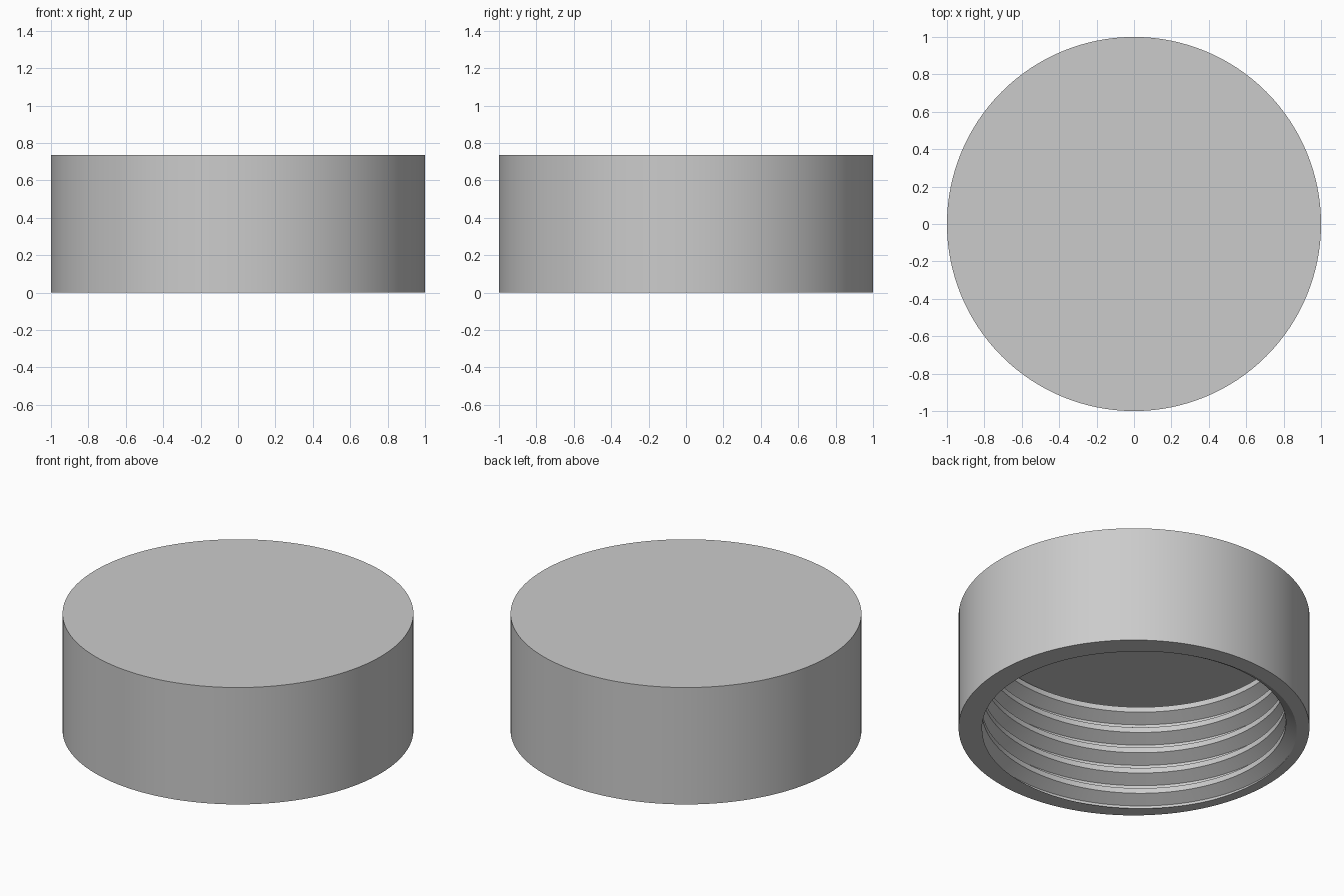
import bpy
import bmesh
from math import cos, sin, tau, radians

cube = bpy.data.objects.get("Cube")
if cube:
    bpy.data.objects.remove(cube, do_unlink=True)

SIDES = 128
HEIGHT = 0.735
CEILING = 0.668          # underside of the lid
PITCH = 0.1335
CREST, ROOT = 0.866, 0.938
# One thread turn: radius and height offset in pitches
PROFILE = [(CREST, -1 / 8), (CREST, 1 / 8), (ROOT, 7 / 16), (ROOT, 9 / 16)]

bm = bmesh.new()

# Internal screw thread: sweep the profile along a helix
rows = []
for step in range(-2 * SIDES, 7 * SIDES):
    a = tau * step / SIDES
    rows.append([bm.verts.new((r * cos(a), r * sin(a), PITCH * (step / SIDES + dz)))
                 for r, dz in PROFILE])
for i in range(len(rows) - SIDES - 1):
    # Close each turn onto the start of the next one
    low = rows[i] + [rows[i + SIDES][0]]
    high = rows[i + 1] + [rows[i + 1 + SIDES][0]]
    for j in range(len(PROFILE)):
        bm.faces.new((low[j], high[j], high[j + 1], low[j + 1]))

# Trim the thread flat at the opening and at the ceiling
for z, direction in ((0, -1), (CEILING, 1)):
    bmesh.ops.bisect_plane(bm, geom=bm.verts[:] + bm.edges[:] + bm.faces[:], dist=1e-5,
                           plane_co=(0, 0, z), plane_no=(0, 0, direction), clear_outer=True)
bmesh.ops.delete(bm, geom=[v for v in bm.verts if not v.link_faces], context='VERTS')
bmesh.ops.remove_doubles(bm, verts=bm.verts[:], dist=1e-5)

# Outer wall and top
bottom, top = [[bm.verts.new((cos(tau * i / SIDES), sin(tau * i / SIDES), z))
                for i in range(SIDES)] for z in (0, HEIGHT)]
for i in range(SIDES):
    n = (i + 1) % SIDES
    bm.faces.new((bottom[i], bottom[n], top[n], top[i]))
bm.faces.new(top)

# Ceiling disc and bottom rim
for z in (CEILING, 0):
    loop = [e for e in bm.edges if e.is_boundary
            and all(abs(v.co.z - z) < 1e-4 for v in e.verts)]
    bmesh.ops.triangle_fill(bm, edges=loop, use_beauty=True, normal=(0, 0, -1))
bmesh.ops.recalc_face_normals(bm, faces=bm.faces[:])

mesh = bpy.data.meshes.new("screw_cap")
bm.to_mesh(mesh)
bm.free()
cap = bpy.data.objects.new("screw_cap", mesh)
bpy.context.collection.objects.link(cap)

# Plain grey plastic
grey = bpy.data.materials.new("light_grey")
grey.use_nodes = True
color = (0.6, 0.6, 0.6, 1)
grey.diffuse_color = color
grey.node_tree.nodes["Principled BSDF"].inputs["Base Color"].default_value = color
mesh.materials.append(grey)

bpy.ops.object.select_all(action='DESELECT')
cap.select_set(True)
bpy.context.view_layer.objects.active = cap
bpy.ops.object.shade_smooth_by_angle(angle=radians(25))
